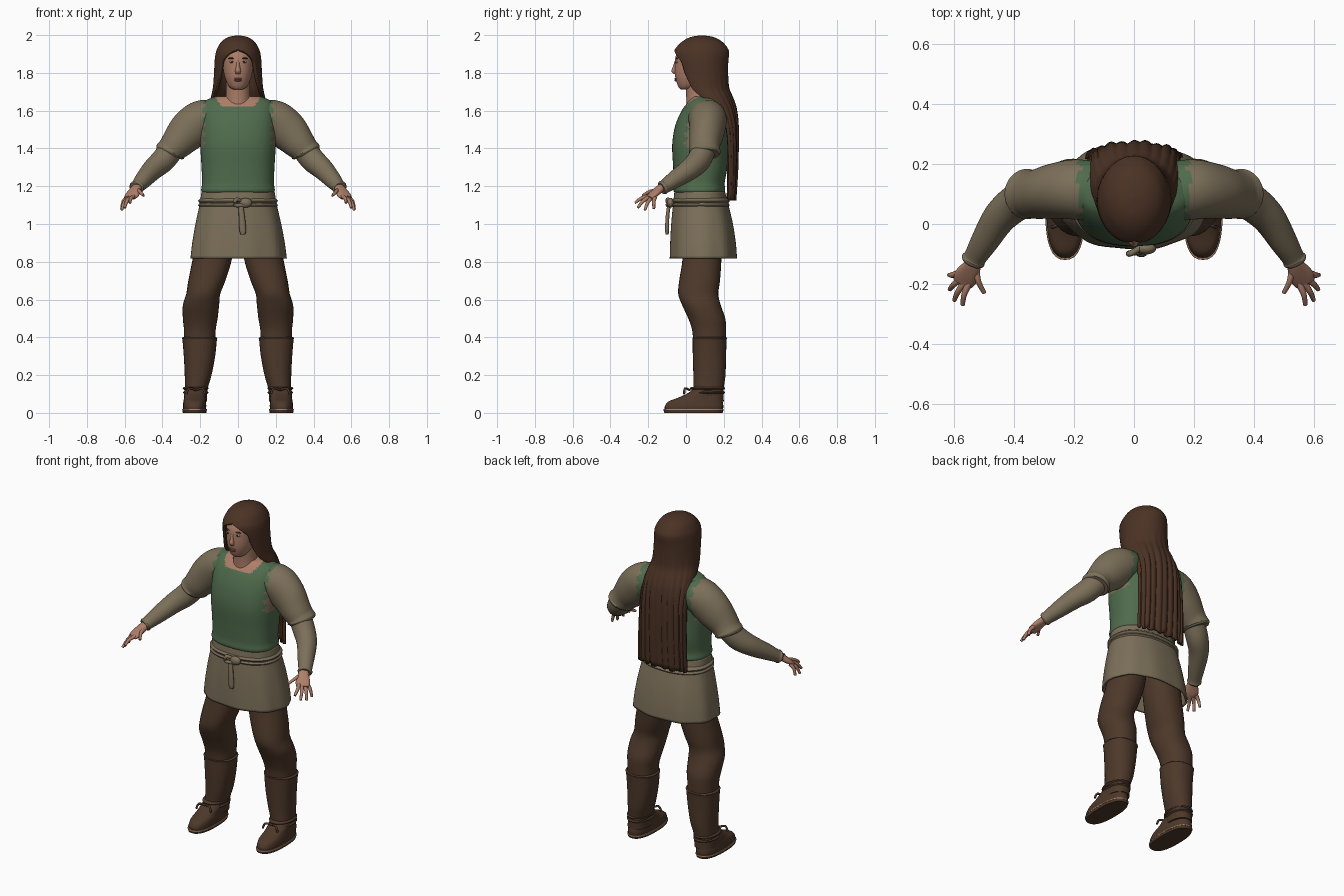
import bpy, bmesh, math
from mathutils import Vector

default = bpy.data.objects.get("Cube")
if default:
    bpy.data.objects.remove(default, do_unlink=True)


def material(name, r, g, b):
    mat = bpy.data.materials.new(name)
    mat.use_nodes = True
    mat.diffuse_color = (r, g, b, 1)
    bsdf = next(n for n in mat.node_tree.nodes if n.type == "BSDF_PRINCIPLED")
    bsdf.inputs["Base Color"].default_value = (r, g, b, 1)
    bsdf.inputs["Roughness"].default_value = 0.8
    return mat


GREEN = material("vest green", 0.08, 0.15, 0.075)
KHAKI = material("linen khaki", 0.2, 0.16, 0.1)
BROWN = material("leather brown", 0.075, 0.04, 0.023)
HAIR = material("hair brown", 0.07, 0.032, 0.018)
SKIN = material("skin", 0.42, 0.21, 0.14)
LIPS = material("lips", 0.27, 0.11, 0.08)
EYE = material("eye pale", 0.45, 0.4, 0.34)
IRIS = material("iris dark", 0.03, 0.02, 0.015)
WELT = material("welt tan", 0.36, 0.22, 0.14)


def finish(name, bm, mats, mirror=False, thick=0, rule=None):
    """Turn a bmesh into a named object with materials and modifiers."""
    bmesh.ops.recalc_face_normals(bm, faces=bm.faces)
    for face in bm.faces:
        face.smooth = True
        if rule:
            face.material_index = rule(face.calc_center_median())
    mesh = bpy.data.meshes.new(name)
    bm.to_mesh(mesh)
    bm.free()
    for mat in mats:
        mesh.materials.append(mat)
    obj = bpy.data.objects.new(name, mesh)
    bpy.context.scene.collection.objects.link(obj)
    if thick:
        solid = obj.modifiers.new("thickness", "SOLIDIFY")
        solid.thickness, solid.offset = thick, 0
    if mirror:
        obj.modifiers.new("mirror", "MIRROR")
    bpy.ops.object.select_all(action="DESELECT")
    obj.select_set(True)
    bpy.context.view_layer.objects.active = obj
    bpy.ops.object.shade_smooth_by_angle(angle=math.radians(45))
    return obj


def spline(rows, steps):
    """Catmull-Rom interpolation through rows of numbers."""
    rows = [Vector(r) for r in rows]
    last, out = len(rows) - 1, []
    for i in range(last):
        p, q, r, s = (rows[min(max(i + k, 0), last)] for k in (-1, 0, 1, 2))
        for k in range(steps):
            t = k / steps
            out.append(q + (r - p) * (t / 2) + (p * 2 - q * 5 + r * 4 - s) * (t * t / 2)
                       + (q * 3 - p - r * 3 + s) * (t ** 3 / 2))
    return out + [rows[-1]]


def power(v, p):
    return math.copysign(abs(v) ** (2 / p), v)


def skin_rows(bm, rows, closed):
    for low, high in zip(rows, rows[1:]):
        for j in range(len(low) - (0 if closed else 1)):
            k = (j + 1) % len(low)
            bm.faces.new((low[j], low[k], high[k], high[j]))


def loft(name, rings, mats, n=32, steps=4, along=False, p=2.0, caps=True, fold=0, **kw):
    """Rings are x, y, z, half width, half depth; level, or square to the path."""
    bm, rows = bmesh.new(), []
    path = spline(rings, steps)
    spots = [Vector(r[:3]) for r in path]
    for i, ring in enumerate(path):
        u, v = Vector((1, 0, 0)), Vector((0, 1, 0))
        if along:
            t = (spots[min(i + 1, len(spots) - 1)] - spots[max(i - 1, 0)]).normalized()
            u = t.cross(Vector((0, 0, 1))).normalized()
            v = u.cross(t)
        row = []
        for j in range(n):
            ang = math.tau * j / n
            size = 1 + fold * math.cos(ang * 9) * (1 - i / len(path))
            row.append(bm.verts.new(spots[i] + size * (u * ring[3] * power(math.cos(ang), p)
                                                       + v * ring[4] * power(math.sin(ang), p))))
        rows.append(row)
    skin_rows(bm, rows, True)
    if caps:
        bm.faces.new(rows[0])
        bm.faces.new(rows[-1])
    return finish(name, bm, mats, **kw)


def ellipsoid(name, spot, size, mat, mirror=False):
    bm = bmesh.new()
    bmesh.ops.create_uvsphere(bm, u_segments=16, v_segments=10, radius=1)
    bmesh.ops.scale(bm, vec=size, verts=bm.verts)
    bmesh.ops.translate(bm, vec=spot, verts=bm.verts)
    return finish(name, bm, [mat], mirror=mirror)


def cord(name, points, radius, mat, mirror=False, taper=1.0):
    end = len(points) - 1
    rings = []
    for i, pt in enumerate(points):
        r = radius * (1 + (taper - 1) * i / end)
        rings.append((*pt, r, r))
    return loft(name, rings, [mat], n=10, along=True, mirror=mirror)


# Vest with ragged armholes and open neck
def ragged(c):
    return abs(c.x) > 0.172 + 0.02 * abs((c.z * 40) % 2 - 1)


def vest_colour(c):
    if c.z > 1.62 and (c.x / 0.115) ** 2 + ((c.y - 0.06) / 0.085) ** 2 < 1:
        return 2
    return 1 if c.z > 1.41 and ragged(c) else 0


loft("vest", [(0, .07, 1.165, .188, .128), (0, .07, 1.18, .195, .137), (0, .07, 1.22, .19, .135),
              (0, .075, 1.3, .193, .143), (0, .075, 1.42, .2, .148), (0, .085, 1.52, .2, .142),
              (0, .095, 1.6, .195, .118), (0, .1, 1.65, .175, .085), (0, .105, 1.675, .12, .065)],
     [GREEN, KHAKI, SKIN], n=96, steps=8, p=2.4, rule=vest_colour)

# Sleeves, with the vest edge running onto the shoulder
loft("sleeve", [(.13, .11, 1.565, .1, .095), (.2, .115, 1.545, .1, .107), (.265, .11, 1.49, .092, .106),
                (.32, .1, 1.43, .083, .088), (.35, .1, 1.395, .08, .077),
                (.358, .1, 1.383, .084, .081), (.364, .1, 1.37, .075, .073)],
     [GREEN, KHAKI], n=64, steps=8, along=True, mirror=True, rule=lambda c: int(ragged(c)))
loft("forearm", [(.34, .1, 1.41, .062, .065), (.395, .07, 1.34, .062, .065), (.45, .02, 1.29, .056, .057),
                 (.5, -.06, 1.235, .046, .046), (.53, -.11, 1.2, .038, .036), (.537, -.122, 1.193, .041, .038),
                 (.541, -.13, 1.189, .034, .032)], [KHAKI], along=True, mirror=True)

# Hands
loft("palm", [(.53, -.115, 1.2, .024, .022), (.54, -.14, 1.185, .03, .02), (.56, -.175, 1.155, .04, .016),
              (.572, -.198, 1.138, .034, .011)], [SKIN], n=20, along=True, p=2.4, mirror=True)
fingers = {"thumb": ((.528, -.145, 1.18), (.5, -.23, 1.15)),
           "index_finger": ((.55, -.195, 1.147), (.572, -.27, 1.112)),
           "middle_finger": ((.564, -.192, 1.143), (.6, -.255, 1.086)),
           "ring_finger": ((.578, -.182, 1.139), (.615, -.218, 1.073)),
           "little_finger": ((.586, -.165, 1.142), (.617, -.17, 1.08))}
for name, (base, tip) in fingers.items():
    knuckle = (Vector(base) + Vector(tip)) / 2 + Vector((.006, -.003, .007))
    cord(name, (base, knuckle, tip), 0.012, SKIN, mirror=True, taper=0.6)

# Skirt of the tunic
loft("tunic_skirt", [(0, .092, .818, .25, .172), (0, .09, .9, .24, .168), (0, .085, 1.0, .222, .158),
                     (0, .078, 1.1, .2, .142), (0, .072, 1.175, .188, .128)],
     [KHAKI], n=72, p=2.3, caps=False, fold=0.015, thick=0.01)

# Rope belt with knot and hanging end
for name, z in (("belt", 1.122), ("belt_lower_strand", 1.1)):
    loft(name, [(0, .078, z - .015, .196, .14), (0, .078, z, .211, .153), (0, .078, z + .015, .196, .14)],
         [KHAKI], n=64, p=2.3)
ellipsoid("belt_knot", (.04, -.082, 1.112), (.034, .02, .026), KHAKI)
cord("belt_loop", [(.02, -.08, 1.12), (-.01, -.098, 1.13), (-.015, -.098, 1.1), (.03, -.09, 1.1)], .01, KHAKI)
loft("belt_end", [(.015, -.09, 1.1, .012, .01), (.02, -.098, 1.04, .016, .01), (.025, -.1, .97, .018, .011),
                  (.026, -.1, .945, .012, .008)], [KHAKI], n=14)

# Trousers and boots
loft("trouser_leg", [(.11, .09, .98, .1, .105), (.135, .085, .82, .104, .103), (.165, .072, .7, .098, .108),
                     (.184, .065, .63, .09, .106), (.196, .082, .57, .096, .102), (.2, .11, .5, .092, .098),
                     (.202, .122, .44, .084, .09), (.202, .125, .37, .083, .086)], [BROWN], mirror=True, p=2.2)
loft("boot_shaft", [(.203, .126, .402, .084, .084), (.203, .126, .396, .094, .092), (.203, .125, .385, .091, .09),
                    (.204, .124, .3, .083, .088), (.211, .124, .2, .071, .085), (.221, .12, .13, .061, .08),
                    (.225, .12, .06, .06, .08)], [BROWN], mirror=True, p=2.2)
loft("shoe", [(.23, .042, .018, .06, .154), (.23, .043, .035, .062, .155), (.229, .05, .06, .06, .144),
              (.228, .075, .08, .058, .118), (.226, .104, .105, .06, .093), (.224, .118, .13, .058, .08)],
     [BROWN], mirror=True, p=2.5)
loft("shoe_sole", [(.23, .04, 0, .062, .154), (.23, .04, .014, .065, .159)], [BROWN], steps=1, mirror=True, p=2.5)
loft("shoe_welt", [(.23, .04, .014, .066, .16), (.23, .04, .02, .065, .159)], [WELT], steps=1, mirror=True, p=2.5)
for name, z in (("ankle_lace_low", .108), ("ankle_lace_high", .13)):
    loft(name, [(.224, .114, z - .008, .06, .085), (.224, .114, z, .069, .094), (.224, .114, z + .008, .06, .085)],
         [BROWN], mirror=True)
for name, side in (("lace_bow_inner", -1), ("lace_bow_outer", 1)):
    cord(name, [(.224, .02, .12), (.224 + side * .035, -.005, .13), (.224 + side * .05, -.01, .1)],
         .006, BROWN, mirror=True)

# Neck, head and face
loft("neck", [(0, .08, 1.6, .085, .08), (0, .07, 1.66, .066, .068), (0, .065, 1.78, .062, .07)], [SKIN])
loft("head", [(0, -.002, 1.712, .024, .026), (0, .008, 1.722, .042, .046), (0, .018, 1.745, .058, .066),
              (0, .028, 1.785, .072, .086), (0, .04, 1.84, .081, .099), (0, .05, 1.89, .084, .104),
              (0, .07, 1.93, .076, .1), (0, .08, 1.97, .045, .06)], [SKIN], n=40)
loft("nose", [(0, -.05, 1.868, .007, .008), (0, -.056, 1.835, .01, .013), (0, -.061, 1.81, .015, .016),
              (0, -.055, 1.794, .012, .01)], [SKIN], n=16)
ellipsoid("eye", (.032, -.048, 1.858), (.014, .007, .006), EYE, True)
ellipsoid("iris", (.032, -.053, 1.858), (.006, .003, .006), IRIS, True)
ellipsoid("eyebrow", (.034, -.048, 1.877), (.02, .007, .004), HAIR, True)
ellipsoid("upper_lip", (0, -.054, 1.769), (.022, .008, .005), LIPS)
ellipsoid("lower_lip", (0, -.052, 1.76), (.018, .009, .006), LIPS)


# Long hair: arcs open at the face, narrowing to a sheet down the back
def hair_sheet():
    arcs = [(1.991, .085, 0, 0, math.pi), (1.983, .085, .045, .055, math.pi), (1.96, .085, .082, .1, math.pi),
            (1.925, .083, .103, .132, math.pi), (1.9, .08, .111, .14, 2.72), (1.86, .08, .116, .136, 2.4),
            (1.8, .085, .119, .13, 2.3), (1.72, .098, .125, .122, 2.1), (1.66, .135, .138, .108, 1.9),
            (1.6, .175, .143, .085, 1.65), (1.5, .21, .147, .058, 1.5), (1.3, .222, .152, .043, 1.5),
            (1.14, .22, .156, .035, 1.5)]
    bm, rows, n = bmesh.new(), [], 96
    path = spline(arcs, 5)
    for i, (z, mid, a, b, spread) in enumerate(path):
        fade = min(max((1.8 - z) * 4, 0), 1)
        row = []
        for j in range(n + 1):
            ang = min(spread, math.pi) * (2 * j / n - 1)
            strand = math.cos(ang * 23) + 0.7 * math.sin(ang * 9)
            drop = 0.015 * abs(math.sin(ang * 8)) if i == len(path) - 1 else 0
            row.append(bm.verts.new((a * math.sin(ang), mid + b * math.cos(ang) + .004 * strand * fade, z - drop)))
        rows.append(row)
    skin_rows(bm, rows, False)
    bmesh.ops.remove_doubles(bm, verts=bm.verts, dist=0.0001)
    finish("long_hair", bm, [HAIR], thick=0.016)


hair_sheet()
